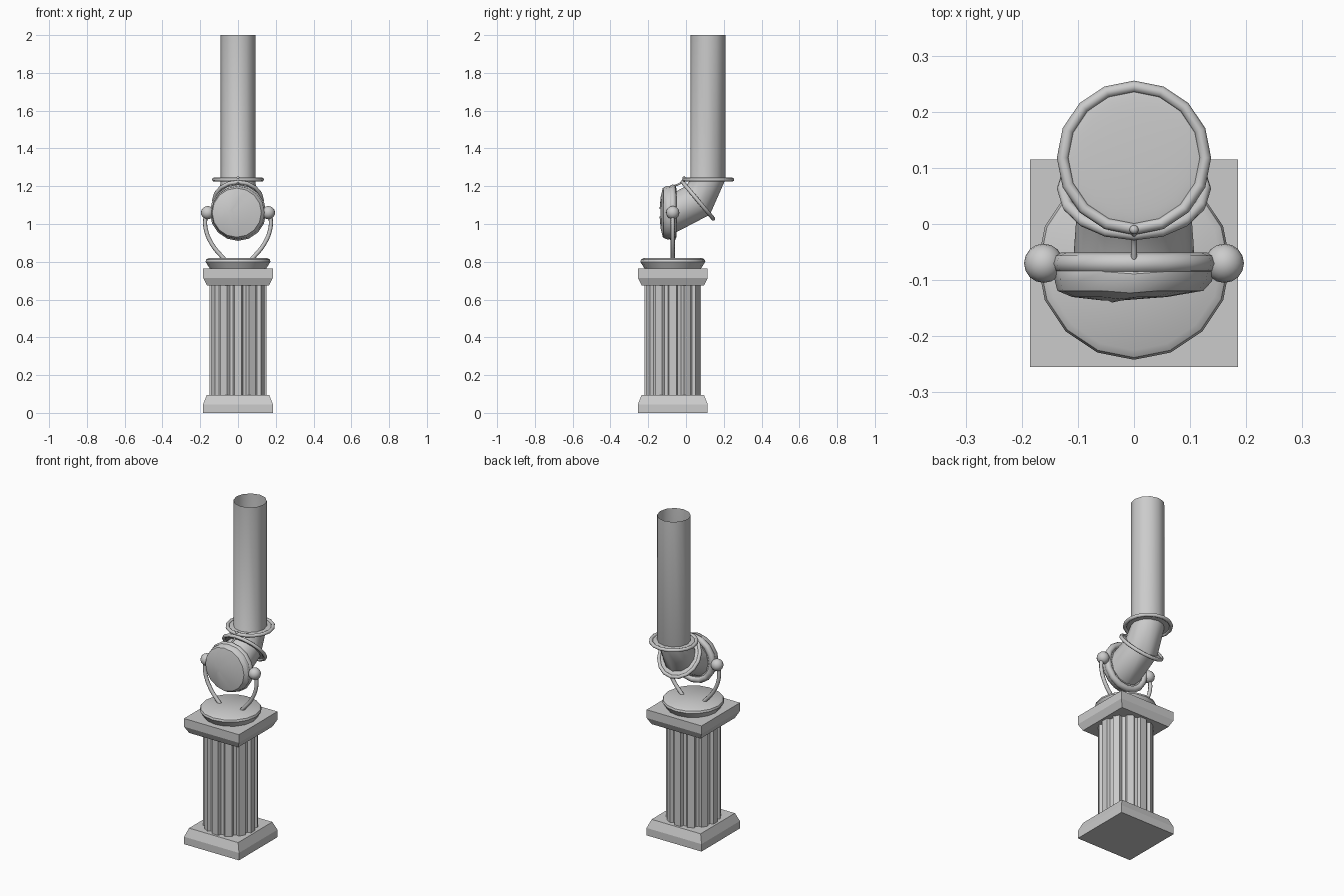
import bpy
import bmesh
from math import sin, cos, pi, radians, sqrt
from mathutils import Vector, Matrix

if "Cube" in bpy.data.objects:
    bpy.data.objects.remove(bpy.data.objects["Cube"], do_unlink=True)

stone = bpy.data.materials.new("plain grey")
stone.use_nodes = True
GREY = (0.6, 0.6, 0.6, 1)
stone.diffuse_color = GREY
stone.node_tree.nodes["Principled BSDF"].inputs["Base Color"].default_value = GREY

AXIS_Y = -0.07       # depth of pedestal and lamp
LAMP_Z = 1.06


def finish(obj, name, angle=None):
    obj.name = name
    obj.data.materials.clear()
    obj.data.materials.append(stone)
    if angle:
        bpy.ops.object.select_all(action="DESELECT")
        obj.select_set(True)
        bpy.context.view_layer.objects.active = obj
        bpy.ops.object.shade_smooth_by_angle(angle=radians(angle))
    return obj


def loft(name, rings, caps=True, angle=None):
    """Skin a list of equal-length point rings."""
    bm = bmesh.new()
    rows = [[bm.verts.new(p) for p in ring] for ring in rings]
    n = len(rows[0])
    for a, b in zip(rows, rows[1:]):
        for i in range(n):
            j = (i + 1) % n
            bm.faces.new((a[i], a[j], b[j], b[i]))
    if caps:
        bm.faces.new(rows[0][::-1])
        bm.faces.new(rows[-1])
    bmesh.ops.recalc_face_normals(bm, faces=bm.faces)
    mesh = bpy.data.meshes.new(name)
    bm.to_mesh(mesh)
    bm.free()
    obj = bpy.data.objects.new(name, mesh)
    bpy.context.collection.objects.link(obj)
    return finish(obj, name, angle)


def circle(r, z, n, phase=0.0):
    return [(r * cos(2 * pi * i / n + phase), AXIS_Y + r * sin(2 * pi * i / n + phase), z)
            for i in range(n)]


def square_block(name, profile):
    loft(name, [circle(r * sqrt(2), z, 4, pi / 4) for r, z in profile])


def torus(name, center, tilt, major, minor):
    bpy.ops.mesh.primitive_torus_add(
        major_radius=major, minor_radius=minor, major_segments=16, minor_segments=8,
        location=center, rotation=(tilt - pi / 2, 0, 0))
    finish(bpy.context.object, name, 60)


def ball(name, center, radius, scale=(1, 1, 1), tilt=pi / 2):
    bpy.ops.mesh.primitive_uv_sphere_add(
        segments=16, ring_count=10, radius=radius, location=center,
        rotation=(tilt - pi / 2, 0, 0))
    bpy.context.object.scale = scale
    finish(bpy.context.object, name, 60)


def rod(name, points, radius):
    curve = bpy.data.curves.new(name, "CURVE")
    curve.dimensions = "3D"
    curve.bevel_depth = radius
    curve.bevel_resolution = 2
    curve.resolution_u = 6
    curve.use_fill_caps = True
    spline = curve.splines.new("BEZIER")
    spline.bezier_points.add(len(points) - 1)
    for bp, p in zip(spline.bezier_points, points):
        bp.co = p
        bp.handle_left_type = bp.handle_right_type = "AUTO"
    obj = bpy.data.objects.new(name, curve)
    bpy.context.collection.objects.link(obj)
    bpy.ops.object.select_all(action="DESELECT")
    obj.select_set(True)
    bpy.context.view_layer.objects.active = obj
    bpy.ops.object.convert(target="MESH")
    finish(bpy.context.object, name, 50)


# Pedestal: square base, fluted shaft, square capital
square_block("column_base", [(0.185, 0), (0.185, 0.045), (0.165, 0.095)])
square_block("column_capital", [(0.165, 0.675), (0.185, 0.715), (0.185, 0.765)])

FLUTES = 12
section = []
for i in range(FLUTES):
    for offset, r in ((-0.25, 0.152), (0.25, 0.152), (0.37, 0.134), (0.63, 0.134)):
        t = 2 * pi * (i + offset) / FLUTES
        section.append((r * cos(t), AXIS_Y + r * sin(t)))
loft("fluted_shaft", [[(x, y, z) for x, y in section] for z in (0.09, 0.68)])

# Round foot plate of the lamp
loft("lamp_foot", [circle(r, z, 16) for r, z in
                   ((0.15, 0.765), (0.172, 0.8), (0.168, 0.812), (0.155, 0.82))], angle=35)

# Yoke arms and pivot balls
for side, s in (("left", 1), ("right", -1)):
    rod("yoke_arm_" + side, [(s * x, AXIS_Y, z) for x, z in
                             ((0.172, 1.05), (0.172, 0.98), (0.139, 0.895), (0.07, 0.81))], 0.011)
    ball("pivot_ball_" + side, (s * 0.161, AXIS_Y, LAMP_Z), 0.035)

# Lamp head: rim and bulging front glass with an off-centre ridge
torus("lamp_rim", (0, AXIS_Y, LAMP_Z), 0, 0.13, 0.019)
glass = []
for r, y in ((0.125, -0.062), (0.142, -0.085), (0.14, -0.102), (0.13, -0.119),
             (0.085, -0.13), (0.02, -0.136)):
    shift = -0.04 * (1 - (r / 0.142) ** 2)
    glass.append([(r * cos(pi * i / 8) + shift, y - (0.004 if i in (4, 12) else 0),
                   LAMP_Z + r * sin(pi * i / 8)) for i in range(16)])
loft("lamp_glass", glass, angle=30)

# Two framed lenses; each is (y, z, tilt)
lenses = {"lower": (0.063, 1.125, radians(40)), "upper": (0.118, 1.235, pi / 2)}
for label, (y, z, tilt) in lenses.items():
    torus("lens_frame_" + label, (0, y, z), tilt, 0.127, 0.0105)
    ball("lens_" + label, (0, y, z), 0.122, (1, 1, 0.06), tilt)

# Bent open tube running from the lamp through both lenses
stations = [(-0.06, LAMP_Z, 0, 0.108), (0.063, 1.125, radians(40), 0.099),
            (0.116, 1.235, pi / 2, 0.0925), (0.116, 2.0, pi / 2, 0.0925)]
tube = []
for y, z, a, r in stations:
    center, up = Vector((0, y, z)), Vector((0, -sin(a), cos(a)))
    tube.append([center + r * (cos(pi * i / 6) * Vector((1, 0, 0)) + sin(pi * i / 6) * up)
                 for i in range(12)])
loft("light_tube", tube, caps=False, angle=35)

# Small hinge rod linking the lamp rim to the lens frames
rod("lens_hinge", [(0, -0.065, 1.2), (0, -0.025, 1.22), (0, -0.01, 1.245)], 0.005)
ball("hinge_knob", (0, -0.01, 1.245), 0.008)
